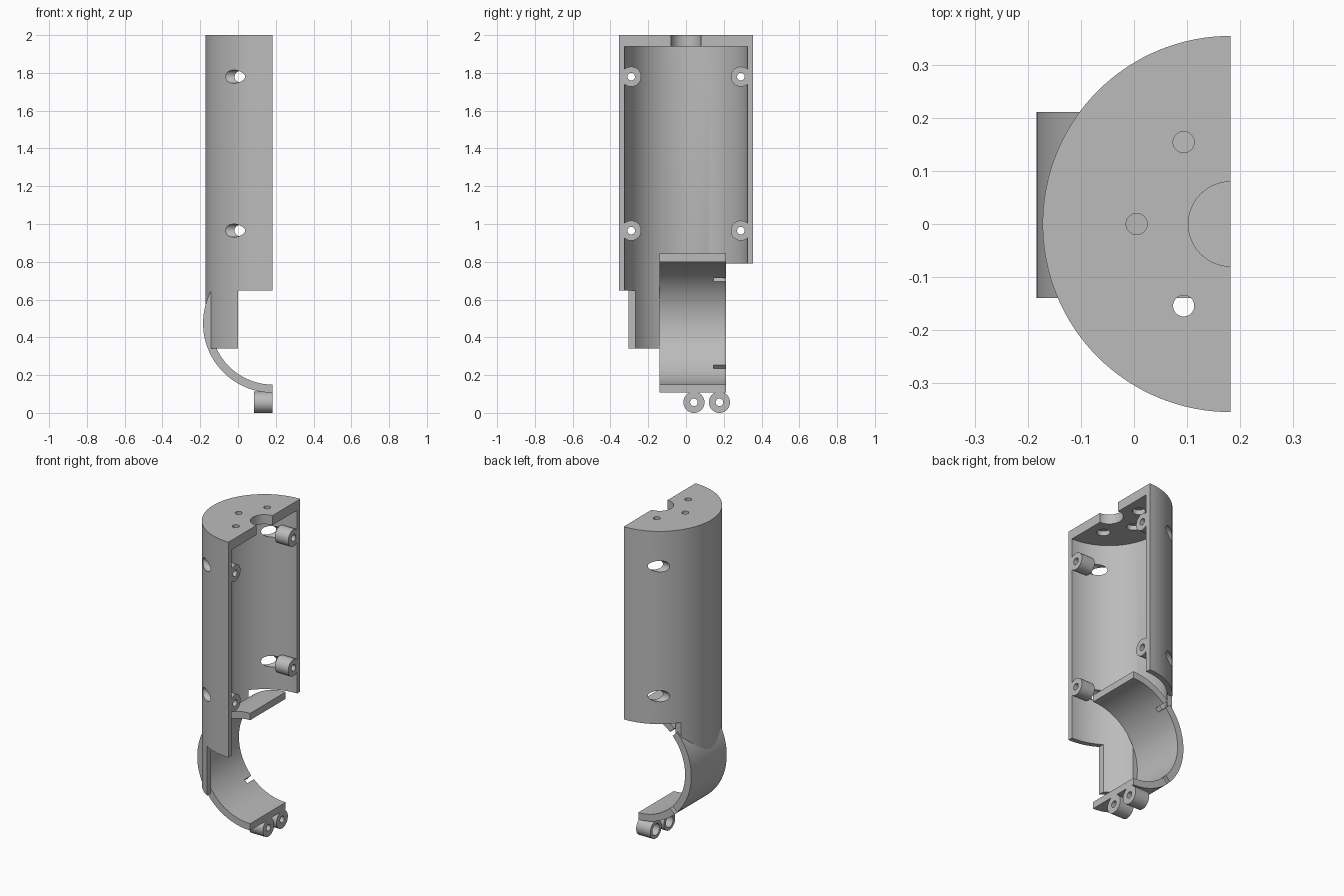
import bpy, bmesh, math
from mathutils import Matrix, Vector

cube = bpy.data.objects.get("Cube")
if cube:
    bpy.data.objects.remove(cube, do_unlink=True)

AX = 0.183        # open cut plane, shared by shell and cradle axes
RING_Z = 0.475    # cradle axis height
R_OUT, R_IN = 0.356, 0.325

grey = bpy.data.materials.new("light grey plastic")
grey.use_nodes = True
grey.diffuse_color = (0.5, 0.5, 0.5, 1)
grey.node_tree.nodes["Principled BSDF"].inputs["Base Color"].default_value = (0.5, 0.5, 0.5, 1)


def finish(name, bm):
    bmesh.ops.recalc_face_normals(bm, faces=bm.faces)
    mesh = bpy.data.meshes.new(name)
    bm.to_mesh(mesh)
    bm.free()
    obj = bpy.data.objects.new(name, mesh)
    bpy.context.collection.objects.link(obj)
    mesh.materials.append(grey)
    return obj


def half_tube(name, r_out, r_in, place, depth, n=64):
    """Half ring bulging towards -x, extruded along the depth vector."""
    bm = bmesh.new()
    angles = [math.pi * (i / n - 0.5) for i in range(n + 1)]
    outline = [(r_out, a) for a in angles] + [(r_in, a) for a in reversed(angles)]
    verts = [bm.verts.new(place(-r * math.cos(a), r * math.sin(a))) for r, a in outline]
    top = [bm.verts.new(v.co + Vector(depth)) for v in verts]
    m = len(verts)
    for i in range(m):
        j = (i + 1) % m
        bm.faces.new((verts[i], verts[j], top[j], top[i]))
    # end faces as quad strips
    for ring in (verts, top):
        for i in range(n):
            bm.faces.new((ring[i], ring[i + 1], ring[m - 2 - i], ring[m - 1 - i]))
    return finish(name, bm)


def rod(name, start, end, r, n=40):
    start, end = Vector(start), Vector(end)
    d = end - start
    mat = Matrix.Translation((start + end) / 2) @ d.to_track_quat('Z', 'Y').to_matrix().to_4x4()
    bm = bmesh.new()
    bmesh.ops.create_cone(bm, cap_ends=True, segments=n, radius1=r, radius2=r,
                          depth=d.length, matrix=mat)
    return finish(name, bm)


def box(name, lo, hi, mat=Matrix()):
    lo, hi = Vector(lo), Vector(hi)
    bm = bmesh.new()
    bmesh.ops.create_cube(bm, size=1, matrix=mat @ Matrix.Translation((lo + hi) / 2)
                          @ Matrix.Diagonal((*(hi - lo), 1)))
    return finish(name, bm)


def cut(obj, *cutters):
    for c in cutters:
        c.hide_render = True
        mod = obj.modifiers.new("cut", 'BOOLEAN')
        mod.operation, mod.solver, mod.object = 'DIFFERENCE', 'EXACT', c
        bpy.context.view_layer.objects.active = obj
        bpy.ops.object.modifier_apply(modifier=mod.name)
        bpy.data.objects.remove(c, do_unlink=True)


parts = []

# Half-round body shell with stepped lower edge
shell = half_tube("body_shell", R_OUT, R_IN, lambda u, v: (AX + u, v, 0.34), (0, 0, 1.6))
cut(shell,
    box("step_cutter", (0, -1, 0), (1, 1, 0.648)),
    box("back_cutter", (-1, 0.205, 0), (1, 1, 0.79)),
    box("cradle_cutter", (-1, -0.13, 0), (1, 1, RING_Z)),
    rod("bore_cutter", (AX, -0.14, RING_Z), (AX, 0.21, RING_Z), 0.328, 128))
parts.append(shell)

# Top cap with central half-round notch and counterbored holes
cap = half_tube("top_cap", R_OUT, 0.08, lambda u, v: (AX + u, v, 1.94), (0, 0, 0.06))
for x, y in ((0.005, 0), (0.094, 0.155), (0.094, -0.155)):
    cut(cap, rod("hole_cutter", (x, y, 1.8), (x, y, 2.1), 0.02),
        rod("counterbore_cutter", (x, y, 1.8), (x, y, 1.97), 0.037))
parts.append(cap)

# Screw bosses inside the shell, with access holes through the wall
for side, y in (("front", -0.29), ("back", 0.29)):
    for level, z in (("lower", 0.965), ("upper", 1.78)):
        cut(shell, rod("access_cutter", (-0.4, y, z), (0.09, y, z), 0.035))
        boss = rod(f"{side}_{level}_boss", (0.09, y, z), (AX, y, z), 0.053)
        cut(boss, rod("screw_cutter", (0, y, z), (0.4, y, z), 0.02))
        parts.append(boss)

# Half-ring cradle, with two radial slots at the back edge
cradle = half_tube("cradle_ring", 0.368, 0.325,
                   lambda u, v: (AX + u, -0.14, RING_Z + v), (0, 0.352, 0))
for angle in (135, 225):
    turn = Matrix.Translation((AX, 0, RING_Z)) @ Matrix.Rotation(-math.radians(angle), 4, 'Y')
    cut(cradle, box("slot_cutter", (0.3, 0.145, -0.013), (0.4, 0.3, 0.013), turn))
parts.append(cradle)

# Screw lugs under the cradle
for name, y in (("front_lug", 0.042), ("back_lug", 0.177)):
    lug = rod(name, (0.085, y, 0.056), (AX, y, 0.056), 0.056)
    cut(lug, rod("screw_cutter", (0, y, 0.056), (0.4, y, 0.056), 0.02),
        rod("counterbore_cutter", (0, y, 0.056), (0.13, y, 0.056), 0.036))
    parts.append(lug)

# Smooth curved walls, keep edges sharp
bpy.ops.object.select_all(action='DESELECT')
for p in parts:
    p.select_set(True)
bpy.context.view_layer.objects.active = shell
bpy.ops.object.shade_smooth_by_angle(angle=math.radians(30))
